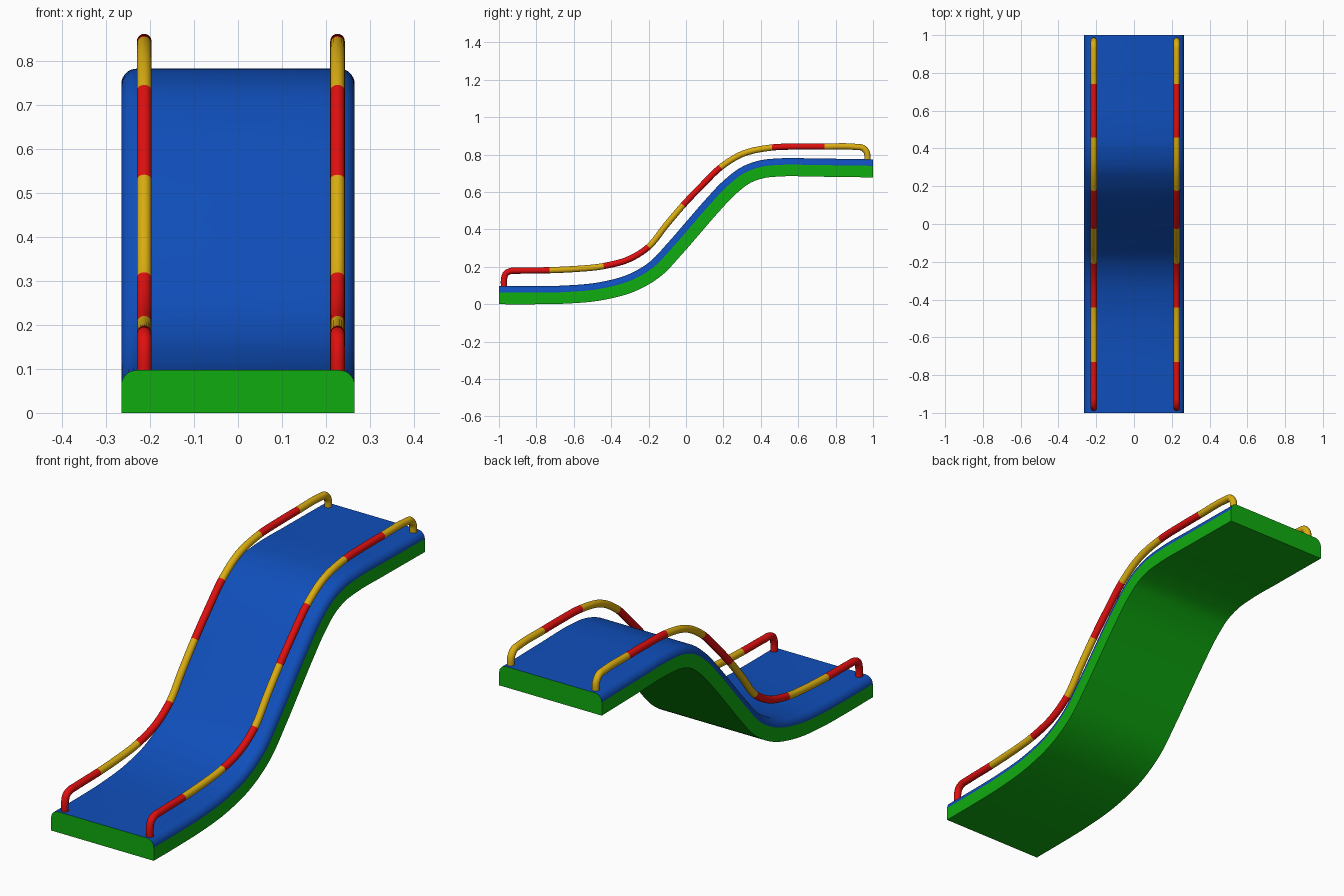
import bpy, bmesh, math
from mathutils import Vector

if "Cube" in bpy.data.objects:
    bpy.data.objects.remove(bpy.data.objects["Cube"])


def material(name, rgb):
    m = bpy.data.materials.new(name)
    m.diffuse_color = (*rgb, 1)
    m.use_nodes = True
    m.node_tree.nodes["Principled BSDF"].inputs["Base Color"].default_value = m.diffuse_color
    return m


BLUE = material("blue", (0.005, 0.078, 0.5))
GREEN = material("green", (0.005, 0.41, 0.005))
RED = material("red", (0.74, 0.005, 0.005))
YELLOW = material("yellow", (0.70, 0.42, 0.006))


def smooth_path(pts, steps):
    """Chord-length Hermite spline through the (y, z) points."""
    p = [Vector(q) for q in pts]
    n = len(p)
    h = [(p[i + 1] - p[i]).length for i in range(n - 1)]
    d = [(p[i + 1] - p[i]) / h[i] for i in range(n - 1)]
    t = [d[0]] + [(d[i] * h[i - 1] + d[i - 1] * h[i]) / (h[i] + h[i - 1])
                  for i in range(1, n - 1)] + [d[-1]]
    # weight each tangent towards the shorter neighbouring chord
    for i in range(1, n - 1):
        t[i] = (d[i] * h[i - 1] + d[i - 1] * h[i]) / (h[i] + h[i - 1])
        if h[i - 1] != h[i]:
            t[i] = (d[i] * h[i - 1] + d[i - 1] * h[i]) / (h[i - 1] + h[i])
    out = []
    for i in range(n - 1):
        for k in range(steps):
            u = k / steps
            out.append((2*u**3 - 3*u*u + 1) * p[i] + (u**3 - 2*u*u + u) * h[i] * t[i]
                       + (3*u*u - 2*u**3) * p[i + 1] + (u**3 - u*u) * h[i] * t[i + 1])
    return out + [p[-1]]


def sweep(name, path, section, mats, pick, cap, upright_ends=False):
    """Sweep an (x, height) section along a (y, z) path; pick(section index, y) gives the material."""
    bm = bmesh.new()
    rings = []
    last = len(path) - 1
    for i, c in enumerate(path):
        t = (path[min(i + 1, last)] - path[max(i - 1, 0)]).normalized()
        if upright_ends and i in (0, last):
            t = Vector((1, 0))
        nrm = Vector((-t.y, t.x))
        rings.append([bm.verts.new((x, c.x + nrm.x * d, c.y + nrm.y * d)) for x, d in section])
    m = len(section)
    for i in range(last):
        ymid = (path[i].x + path[i + 1].x) / 2
        for j in range(m):
            k = (j + 1) % m
            f = bm.faces.new((rings[i][j], rings[i][k], rings[i + 1][k], rings[i + 1][j]))
            f.material_index = pick(j, ymid)
    for r, y in ((rings[0], -1), (rings[-1], 1)):
        bm.faces.new(r).material_index = cap(y)
    bmesh.ops.recalc_face_normals(bm, faces=bm.faces[:])
    me = bpy.data.meshes.new(name)
    bm.to_mesh(me)
    bm.free()
    for mt in mats:
        me.materials.append(mt)
    ob = bpy.data.objects.new(name, me)
    bpy.context.collection.objects.link(ob)
    bpy.ops.object.select_all(action='DESELECT')
    ob.select_set(True)
    bpy.context.view_layer.objects.active = ob
    bpy.ops.object.shade_smooth_by_angle(angle=math.radians(40))
    return ob


# Curved slab: rounded upper corners, blue on top, green sides, base and ends
top_line = [(-1, 0.097), (-0.8, 0.097), (-0.65, 0.10), (-0.45, 0.12), (-0.3, 0.163),
            (-0.2, 0.222), (-0.1, 0.325), (0, 0.44), (0.1, 0.555), (0.2, 0.66),
            (0.3, 0.735), (0.4, 0.77), (0.5, 0.78), (0.7, 0.779), (1, 0.775)]
W, T, R, N = 0.265, 0.097, 0.035, 8
arc = [(W - R + R * math.cos(a), -R + R * math.sin(a))
       for a in (math.pi / 2 * k / N for k in range(N + 1))]
section = [(W, -T)] + arc + [(-x, d) for x, d in reversed(arc)] + [(-W, -T)]
sweep("slide_slab", smooth_path(top_line, 6), section, [GREEN, BLUE],
      lambda j, y: 1 if 1 <= j <= 2 * N + 1 else 0, lambda y: 0, True)

# Striped handrails: bands alternate red and yellow along the length
rail_line = [(-0.973, 0.085), (-0.972, 0.14), (-0.963, 0.164), (-0.94, 0.177), (-0.9, 0.179),
             (-0.73, 0.182), (-0.6, 0.188), (-0.44, 0.204), (-0.3, 0.243), (-0.2, 0.307),
             (-0.11, 0.418), (-0.015, 0.53), (0.09, 0.64), (0.185, 0.732), (0.3, 0.803),
             (0.46, 0.838), (0.6, 0.843), (0.74, 0.843), (0.91, 0.841), (0.945, 0.836),
             (0.965, 0.815), (0.971, 0.765)]
bands = [-0.73, -0.44, -0.2, -0.015, 0.185, 0.46, 0.74]


def band(y):
    return sum(y > b for b in bands) % 2


for side, x0 in (("left", -0.213), ("right", 0.226)):
    circle = [(x0 + 0.0165 * math.cos(a), 0.0165 * math.sin(a))
              for a in (math.tau * k / 20 for k in range(20))]
    sweep(side + "_handrail", smooth_path(rail_line, 5), circle, [RED, YELLOW],
          lambda j, y: band(y), band)
